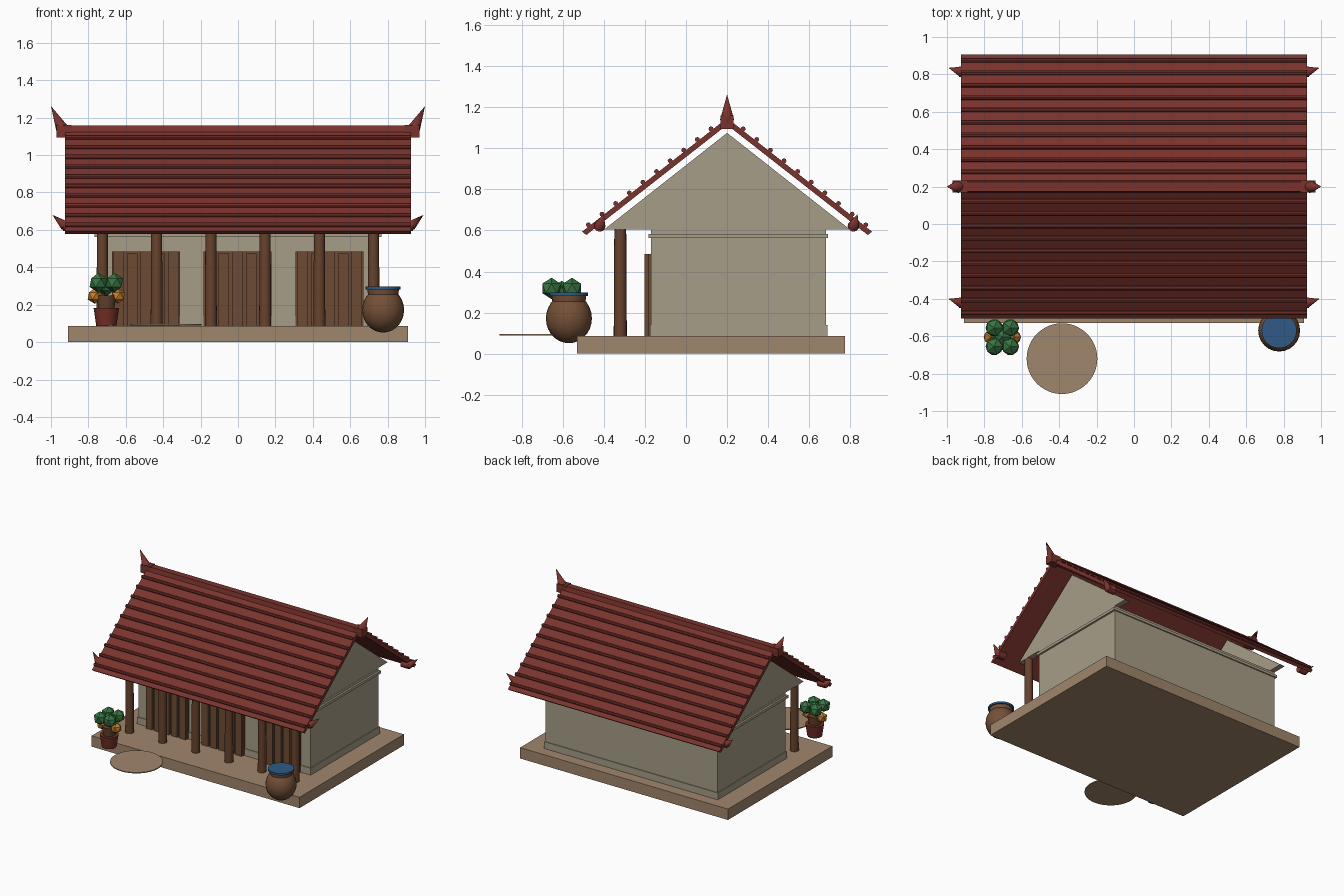
import bpy, bmesh, math
from mathutils import Vector

if "Cube" in bpy.data.objects:
    bpy.data.objects.remove(bpy.data.objects["Cube"])


def mat(name, r, g, b):
    lin = [((c / 255 + 0.055) / 1.055) ** 2.4 for c in (r, g, b)]
    m = bpy.data.materials.new(name)
    m.diffuse_color = (*lin, 1)
    m.use_nodes = True
    m.node_tree.nodes["Principled BSDF"].inputs["Base Color"].default_value = m.diffuse_color
    return m


ROOF = mat("roof red", 122, 51, 45)
WALL = mat("plaster beige", 167, 158, 135)
STONE = mat("floor tan", 160, 134, 108)
WOOD = mat("pillar brown", 103, 67, 45)
DOOR = mat("door brown", 109, 75, 53)
JAR = mat("jar clay", 116, 80, 55)
BLUE = mat("lid blue", 46, 90, 134)
POT = mat("pot red", 118, 48, 40)
LEAF = mat("leaf green", 56, 116, 66)
BLOOM = mat("flower orange", 196, 126, 44)


def finish(name, bm, m, smooth=False):
    bmesh.ops.recalc_face_normals(bm, faces=bm.faces[:])
    me = bpy.data.meshes.new(name)
    bm.to_mesh(me)
    bm.free()
    me.materials.append(m)
    ob = bpy.data.objects.new(name, me)
    bpy.context.collection.objects.link(ob)
    if smooth:
        bpy.ops.object.select_all(action='DESELECT')
        ob.select_set(True)
        bpy.context.view_layer.objects.active = ob
        bpy.ops.object.shade_smooth_by_angle(angle=math.radians(40))
    return ob


def prism(name, yz, x0, x1, m):
    """Side profile in y, z extruded along x."""
    bm = bmesh.new()
    a = [bm.verts.new((x0, y, z)) for y, z in yz]
    b = [bm.verts.new((x1, y, z)) for y, z in yz]
    bm.faces.new(a)
    bm.faces.new(b)
    n = len(yz)
    for i in range(n):
        j = (i + 1) % n
        bm.faces.new((a[i], a[j], b[j], b[i]))
    return finish(name, bm, m)


def box(name, x0, x1, y0, y1, z0, z1, m):
    return prism(name, [(y0, z0), (y1, z0), (y1, z1), (y0, z1)], x0, x1, m)


def rod(name, p, q, r0, r1, m, seg=16, smooth=True):
    """Cylinder or cone from p to q."""
    p, q = Vector(p), Vector(q)
    d = q - p
    bm = bmesh.new()
    bmesh.ops.create_cone(bm, cap_ends=True, segments=seg,
                          radius1=r0, radius2=r1, depth=d.length)
    mtx = d.to_track_quat('Z', 'Y').to_matrix().to_4x4()
    mtx.translation = (p + q) / 2
    bm.transform(mtx)
    return finish(name, bm, m, smooth)


def ico(name, c, r, m):
    bm = bmesh.new()
    bmesh.ops.create_icosphere(bm, subdivisions=1, radius=r)
    bmesh.ops.translate(bm, vec=c, verts=bm.verts[:])
    return finish(name, bm, m)


# Floor platform and house body
CY = 0.2
box("platform", -0.91, 0.91, -0.53, 0.775, 0, 0.086, STONE)
box("house_walls", -0.753, 0.753, -0.17, 0.682, 0.086, 0.605, WALL)
box("wall_plinth", -0.76, 0.76, -0.176, 0.688, 0.086, 0.14, WALL)
box("wall_cornice", -0.768, 0.768, -0.182, 0.692, 0.563, 0.584, WALL)

for s in (-1, 1):
    # Gable triangles at both ends
    prism("gable", [(CY - 0.598, 0.605), (CY + 0.598, 0.605), (CY, 1.075)],
          s * 0.71, s * 0.752, WALL)

    # Roof slope with round tile ridges
    k = 0.783
    prism("roof_slope", [(CY, 1.147), (CY + s * 0.706, 0.594),
                         (CY + s * 0.685, 0.578), (CY, 1.114)],
          -0.925, 0.925, ROOF)
    for i in range(10):
        d = 0.675 - i * 0.0663
        y, z = CY + s * d, 1.147 - k * d + 0.009
        rod("tile_ridge", (-0.925, y, z), (0.925, y, z), 0.012, 0.012, ROOF, 8)

    # Ridge ornaments and eave corner spikes, at x = -/+
    box("ridge_end", s * 0.89, s * 0.97, CY - 0.032, CY + 0.032, 1.095, 1.16, ROOF)
    rod("ridge_spike", (s * 0.94, CY, 1.14), (s * 1.0, CY, 1.262), 0.034, 0, ROOF, 12)
    for y in (-0.42, 0.815):
        rod("eave_knob", (s * 0.87, y, 0.622), (s * 0.935, y, 0.622),
            0.028, 0.028, ROOF, 12)
        rod("eave_spike", (s * 0.925, y, 0.622), (s * 0.992, y + 0.02, 0.68),
            0.028, 0, ROOF, 12)

prism("ridge_cap", [(CY - 0.035, 1.105), (CY + 0.035, 1.105),
                    (CY + 0.025, 1.157), (CY - 0.025, 1.157)], -0.925, 0.925, ROOF)

# Porch pillars
for i in range(6):
    x = -0.725 + 0.29 * i
    rod("porch_pillar", (x, -0.32, 0.086), (x, -0.32, 0.606), 0.032, 0.029, WOOD, 16)

# Slatted doors
for cx in (-0.492, -0.002, 0.49):
    box("door_panel", cx - 0.182, cx + 0.182, -0.184, -0.165, 0.086, 0.485, DOOR)
    for i in range(5):
        x = cx - 0.146 + 0.073 * i
        box("door_slat", x - 0.028, x + 0.028, -0.202, -0.18, 0.086,
            0.485 if i % 2 == 0 else 0.475, DOOR)

# Round step in front of the porch
rod("round_step", (-0.385, -0.72, 0.089), (-0.385, -0.72, 0.096), 0.189, 0.189, STONE, 48)

# Water jar with lid
JX, JY = 0.776, -0.57
bm = bmesh.new()
bmesh.ops.create_uvsphere(bm, u_segments=24, v_segments=14, radius=1)
bmesh.ops.scale(bm, vec=(0.112, 0.112, 0.121), verts=bm.verts[:])
bmesh.ops.translate(bm, vec=(JX, JY, 0.172), verts=bm.verts[:])
finish("water_jar", bm, JAR, True)
rod("jar_neck", (JX, JY, 0.25), (JX, JY, 0.284), 0.08, 0.085, JAR, 24)
rod("jar_lid", (JX, JY, 0.282), (JX, JY, 0.297), 0.094, 0.094, BLUE, 24)

# Potted plant
PX, PY = -0.704, -0.605
rod("flower_pot", (PX, PY, 0.088), (PX, PY, 0.183), 0.054, 0.068, POT, 16)
rod("plant_stem", (PX, PY, 0.18), (PX, PY, 0.25), 0.045, 0.055, WOOD, 10)
for sx in (-1, 1):
    for sy in (-1, 1):
        ico("leaf_cluster", (PX + sx * 0.043, PY + sy * 0.05, 0.318), 0.052, LEAF)
    ico("flower_cluster", (PX + sx * 0.062, PY, 0.247), 0.042, BLOOM)
ico("leaf_cluster", (PX, PY, 0.3), 0.055, LEAF)
